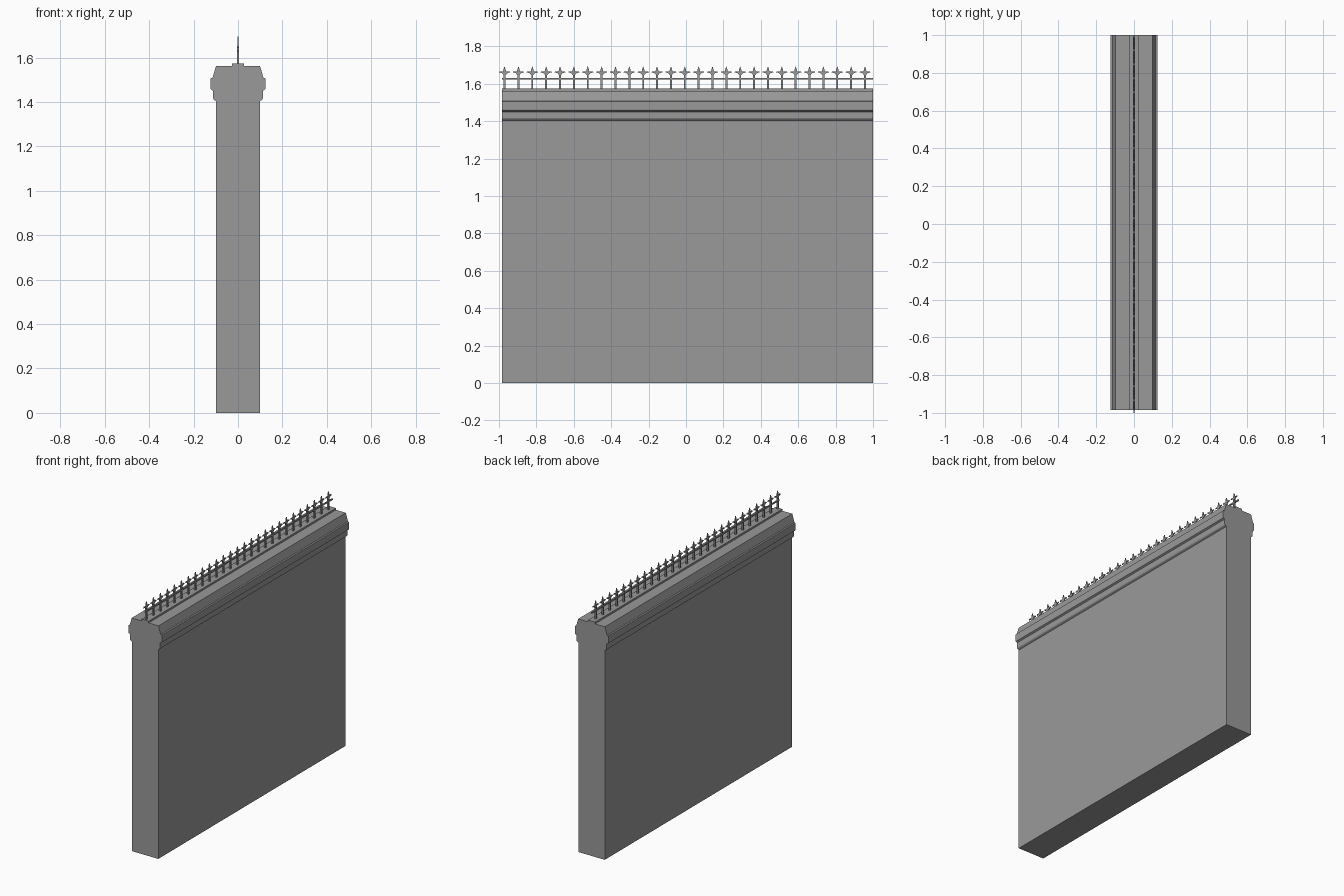
import bpy, bmesh

if "Cube" in bpy.data.objects:
    bpy.data.objects.remove(bpy.data.objects["Cube"])

Y0, Y1 = -0.984, 1.0          # wall ends
Z_TOP = 1.574                 # top of the coping strip

# Dark grey stone and iron
grey = bpy.data.materials.new("dark_grey")
grey.diffuse_color = (0.32, 0.32, 0.32, 1)
grey.use_nodes = True
grey.node_tree.nodes["Principled BSDF"].inputs["Base Color"].default_value = grey.diffuse_color


def add_object(name, bm):
    bmesh.ops.recalc_face_normals(bm, faces=bm.faces[:])
    mesh = bpy.data.meshes.new(name)
    bm.to_mesh(mesh)
    bm.free()
    mesh.materials.append(grey)
    obj = bpy.data.objects.new(name, mesh)
    bpy.context.collection.objects.link(obj)
    return obj


def extrude_outline(bm, points, offset):
    face = bm.faces.new([bm.verts.new(p) for p in points])
    new = bmesh.ops.extrude_face_region(bm, geom=[face])["geom"]
    verts = [v for v in new if isinstance(v, bmesh.types.BMVert)]
    bmesh.ops.translate(bm, verts=verts, vec=offset)
    # the extrusion replaces the start cap when it drops it
    if face.is_valid is False:
        bm.faces.new(verts)


def mirrored(half):
    return half + [(-a, z) for a, z in reversed(half) if a > 0]


def wall_part(name, half):
    bm = bmesh.new()
    extrude_outline(bm, [(x, Y0, z) for x, z in mirrored(half)], (0, Y1 - Y0, 0))
    return add_object(name, bm)


# Wall body with stepped, moulded coping
wall_part("wall_with_coping", [
    (0.098, 0), (0.098, 1.404), (0.109, 1.41), (0.112, 1.416), (0.112, 1.45),
    (0.122, 1.456), (0.124, 1.462), (0.124, 1.506), (0.115, 1.508), (0.099, 1.562)])

# Raised strip carrying the railing
wall_part("railing_base", [(0.026, 1.56), (0.026, Z_TOP)])

# Horizontal rail
wall_part("rail", [(0.004, 1.624), (0.004, 1.632)])

# Spike: square rod plus flat spearhead with curved side barbs
bm = bmesh.new()
r = 0.005
extrude_outline(bm, [(-r, -r, Z_TOP - 0.005), (r, -r, Z_TOP - 0.005),
                     (r, r, Z_TOP - 0.005), (-r, r, Z_TOP - 0.005)], (0, 0, 0.081))
head = mirrored([(0.005, 1.646), (0.013, 1.656), (0.024, 1.66), (0.03, 1.659),
                 (0.027, 1.667), (0.008, 1.665), (0.006, 1.676), (0, 1.694)])
extrude_outline(bm, [(-0.003, y, z) for y, z in head], (0.006, 0, 0))
spike = add_object("spike", bm)
COUNT, FIRST, LAST = 27, -0.97, 0.957
spike.location.y = FIRST
for i in range(1, COUNT):
    copy = spike.copy()
    copy.location.y = FIRST + (LAST - FIRST) * i / (COUNT - 1)
    bpy.context.collection.objects.link(copy)
